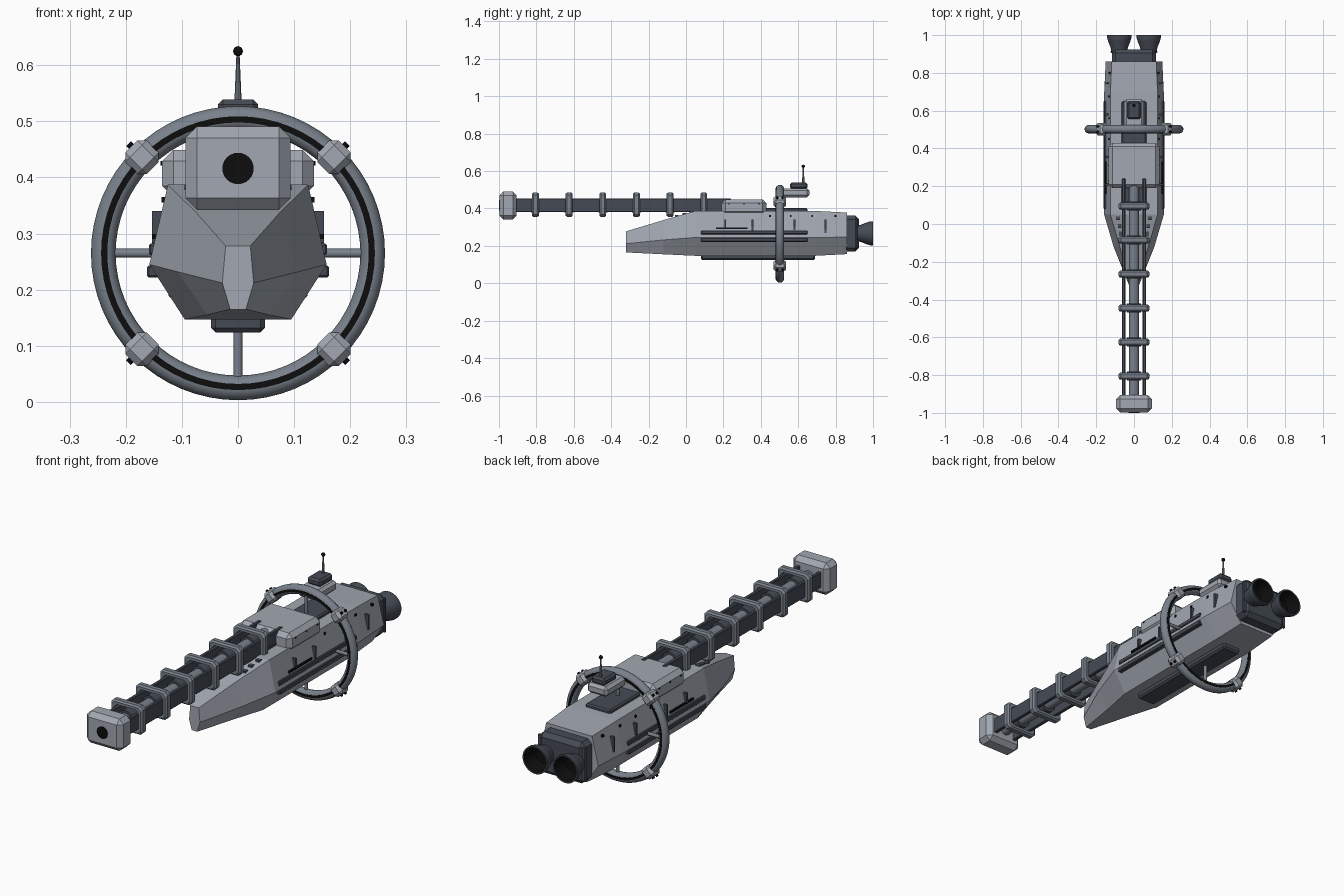
import bpy, bmesh
from math import pi, sin, cos, radians
from mathutils import Vector

if "Cube" in bpy.data.objects:
    bpy.data.objects.remove(bpy.data.objects["Cube"])


def material(name, rgb):
    m = bpy.data.materials.new(name)
    m.diffuse_color = (*rgb, 1)
    m.use_nodes = True
    m.node_tree.nodes["Principled BSDF"].inputs["Base Color"].default_value = m.diffuse_color
    return m


LIGHT = material("hull_grey", (0.36, 0.39, 0.44))
MID = material("mid_grey", (0.19, 0.22, 0.26))
DARK = material("dark_grey", (0.06, 0.07, 0.09))
BLACK = material("black", (0.004, 0.004, 0.004))


def add(name, bm, mat, bevel=0, smooth=False):
    bmesh.ops.recalc_face_normals(bm, faces=bm.faces)
    me = bpy.data.meshes.new(name)
    bm.to_mesh(me)
    bm.free()
    me.materials.append(mat)
    ob = bpy.data.objects.new(name, me)
    bpy.context.collection.objects.link(ob)
    if bevel:
        mod = ob.modifiers.new("chamfer", 'BEVEL')
        mod.width, mod.segments, mod.limit_method = bevel, 1, 'ANGLE'
    if smooth:
        bpy.ops.object.select_all(action='DESELECT')
        ob.select_set(True)
        bpy.context.view_layer.objects.active = ob
        bpy.ops.object.shade_smooth_by_angle(angle=radians(35))
    return ob


def box(name, x, y, z, mat, bevel=0):
    """Box given by its (min, max) range on each axis."""
    bm = bmesh.new()
    bmesh.ops.create_cube(bm, size=1)
    for v in bm.verts:
        v.co = [r[0] + (c + 0.5) * (r[1] - r[0]) for c, r in zip(v.co, (x, y, z))]
    return add(name, bm, mat, bevel)


def rod(name, a, b, r1, mat, r2=None, seg=16):
    a, b = Vector(a), Vector(b)
    bm = bmesh.new()
    bmesh.ops.create_cone(bm, cap_ends=True, segments=seg, radius1=r1,
                          radius2=r1 if r2 is None else r2, depth=(b - a).length)
    ob = add(name, bm, mat, smooth=seg > 8)
    ob.location = (a + b) / 2
    ob.rotation_euler = (b - a).to_track_quat('Z', 'Y').to_euler()
    return ob


def lathe(name, profile, centre, mat, seg=32, closed=False):
    """Spin a (radius, y) profile about a y-parallel axis through centre (x, z)."""
    bm = bmesh.new()
    rings = [[bm.verts.new((centre[0] + r * cos(2 * pi * i / seg), y,
                            centre[1] + r * sin(2 * pi * i / seg)))
              for i in range(seg)] for r, y in profile]
    pairs = list(zip(rings, rings[1:])) + ([(rings[-1], rings[0])] if closed else [])
    for p, q in pairs:
        for i in range(seg):
            j = (i + 1) % seg
            bm.faces.new((p[i], p[j], q[j], q[i]))
    bmesh.ops.remove_doubles(bm, verts=bm.verts, dist=1e-5)
    return add(name, bm, mat, smooth=True)


# Faceted hull: y, then half-width and height at top, chine and bottom
stations = [(-0.32, 0.022, 0.278, 0.028, 0.212, 0.014, 0.165),
            (-0.12, 0.075, 0.338, 0.108, 0.232, 0.055, 0.155),
            (0.05, 0.125, 0.387, 0.158, 0.245, 0.095, 0.147),
            (0.69, 0.125, 0.387, 0.158, 0.245, 0.095, 0.147),
            (0.86, 0.118, 0.378, 0.150, 0.247, 0.090, 0.156)]
bm = bmesh.new()
loops = []
for y, tw, tz, cw, cz, bw, bz in stations:
    loops.append([bm.verts.new(p) for p in ((tw, y, tz), (cw, y, cz), (bw, y, bz),
                                            (-bw, y, bz), (-cw, y, cz), (-tw, y, tz))])
for p, q in zip(loops, loops[1:]):
    for i in range(6):
        bm.faces.new((p[i], p[i - 1], q[i - 1], q[i]))
bm.faces.new(loops[0])
bm.faces.new(loops[-1])
add("hull", bm, LIGHT)

# Dorsal and ventral plates
box("dorsal_plate", (-0.065, 0.065), (0.08, 0.65), (0.37, 0.402), DARK, 0.006)
box("ventral_plate", (-0.048, 0.048), (0.08, 0.69), (0.124, 0.16), DARK, 0.008)

# Engine block and twin nozzles
box("engine_block", (-0.117, 0.117), (0.84, 0.925), (0.17, 0.362), DARK, 0.02)
box("engine_flange", (-0.124, 0.124), (0.905, 0.917), (0.185, 0.347), DARK, 0.004)
for s in (-1, 1):
    c = (s * 0.078, 0.267)
    lathe("nozzle", [(0, 0.915), (0.042, 0.915), (0.046, 0.935), (0.058, 0.965),
                     (0.064, 0.985), (0.064, 1.0), (0.057, 1.0)], c, DARK)
    lathe("nozzle_inside", [(0.057, 1.0), (0.052, 0.97), (0.038, 0.94), (0, 0.935)], c, BLACK)

# Main gun: barrel, side rails, square coil frames, muzzle and breech
GZ = 0.416
rod("gun_barrel", (0, -0.92, GZ), (0, 0.22, GZ), 0.027, MID, seg=20)
for s in (-1, 1):
    box("gun_rail", sorted((s * 0.046, s * 0.063)), (-0.92, 0.24), (0.38, 0.453), DARK, 0.003)
for k in range(6):
    y = -0.805 + 0.18 * k
    bm = bmesh.new()
    outer, c, inner = (0.082, 0.066), 0.014, 0.019
    rings = []
    for dy, inset in ((-0.018, 0.007), (-0.010, 0), (0.010, 0), (0.018, 0.007),
                      (0.018, inner), (-0.018, inner)):
        w, h = outer[0] - inset, outer[1] - inset
        rings.append([bm.verts.new((px, y + dy, GZ + 0.004 + pz)) for px, pz in
                      ((w, h - c), (w - c, h), (c - w, h), (-w, h - c),
                       (-w, c - h), (c - w, -h), (w - c, -h), (w, c - h))])
    for a in range(6):
        p, q = rings[a], rings[(a + 1) % 6]
        for i in range(8):
            bm.faces.new((p[i - 1], p[i], q[i], q[i - 1]))
    add("coil_frame", bm, MID)
    rod("coil", (0, y - 0.024, GZ), (0, y + 0.024, GZ), 0.038, DARK, seg=20)
box("muzzle", (-0.094, 0.094), (-0.998, -0.905), (0.342, 0.491), LIGHT, 0.021)
rod("muzzle_bore", (0, -1.0, GZ), (0, -0.95, GZ), 0.028, BLACK, seg=24)
box("breech_housing", (-0.135, 0.135), (0.19, 0.43), (0.365, 0.449), LIGHT, 0.02)
for s in (-1, 1):
    for y in (0.23, 0.31, 0.39):
        rod("breech_bolt", (s * 0.13, y, 0.425), (s * 0.138, y, 0.425), 0.004, BLACK, seg=8)

# Ring around the hull, with a dark inlay on both faces
RY, RZ, RR = 0.502, 0.265, 0.24
lathe("ring", [(RR + 0.022 * cos(2 * pi * i / 14), RY + 0.022 * sin(2 * pi * i / 14))
               for i in range(14)], (0, RZ), MID, seg=64, closed=True)
lathe("ring_inlay", [(RR - 0.007, RY - 0.0225), (RR + 0.004, RY - 0.0225),
                     (RR + 0.004, RY + 0.0225), (RR - 0.007, RY + 0.0225)],
      (0, RZ), BLACK, seg=64, closed=True)

# Ring nodes at the diagonals, each with small outer thrusters
for k in range(4):
    a = pi / 4 + k * pi / 2
    d = Vector((cos(a), 0, sin(a)))
    node = box("ring_node", (-0.027, 0.027), (-0.033, 0.033), (-0.027, 0.027), LIGHT, 0.012)
    node.location = Vector((0, RY, RZ)) + d * 0.242
    node.rotation_euler = (0, -a, 0)
    for dy in (-0.014, 0.014):
        p = Vector((0, RY + dy, RZ))
        rod("node_thruster", p + d * 0.255, p + d * 0.276, 0.006, BLACK, seg=10)

# Struts joining ring and hull
for s in (-1, 1):
    rod("side_strut", (s * 0.14, RY, RZ), (s * 0.232, RY, RZ), 0.008, MID, seg=12)
rod("lower_strut", (0, RY, 0.13), (0, RY, 0.035), 0.008, MID, seg=12)
rod("upper_strut", (0, RY, 0.39), (0, RY, 0.495), 0.008, MID, seg=12)

# Sensor pod and antenna on top of the ring
box("sensor_pod", (-0.052, 0.052), (0.51, 0.66), (0.46, 0.507), LIGHT, 0.012)
box("sensor_box", (-0.036, 0.036), (0.556, 0.65), (0.505, 0.539), DARK, 0.009)
rod("antenna", (0, 0.627, 0.53), (0, 0.627, 0.62), 0.007, MID, r2=0.003, seg=10)
bm = bmesh.new()
bmesh.ops.create_uvsphere(bm, u_segments=14, v_segments=8, radius=0.009)
add("antenna_tip", bm, BLACK, smooth=True).location = (0, 0.627, 0.625)

# Side rails, vents, slots and studs, mirrored on both flanks
for s in (-1, 1):
    def side(name, x0, x1, y, z, mat, bevel=0):
        box(name, sorted((s * x0, s * x1)), y, z, mat, bevel)
    side("side_rail", 0.13, 0.159, (0.08, 0.65), (0.262, 0.282), DARK, 0.003)
    side("side_rail", 0.13, 0.162, (0.08, 0.65), (0.222, 0.243), DARK, 0.003)
    side("side_slot", 0.13, 0.153, (0.16, 0.33), (0.29, 0.299), BLACK)
    for y, z0, z1 in ((0.21, 0.295, 0.34), (0.355, 0.283, 0.34), (0.58, 0.285, 0.34),
                      (0.745, 0.27, 0.34)):
        side("side_vent", 0.12, 0.153, (y - 0.005, y + 0.005), (z0, z1), DARK)
    for y in (0.45, 0.56, 0.675, 0.8):
        side("side_stud", 0.11, 0.136, (y - 0.005, y + 0.005), (0.355, 0.365), BLACK)
    # small fittings on the fore deck
    for x, y in ((0.085, 0.03), (0.075, -0.01), (0.07, -0.05)):
        z = 0.387 + min(0, y - 0.05) * 0.29
        side("deck_fitting", x - 0.01, x + 0.01, (y - 0.01, y + 0.01), (z - 0.02, z + 0.006), DARK)
